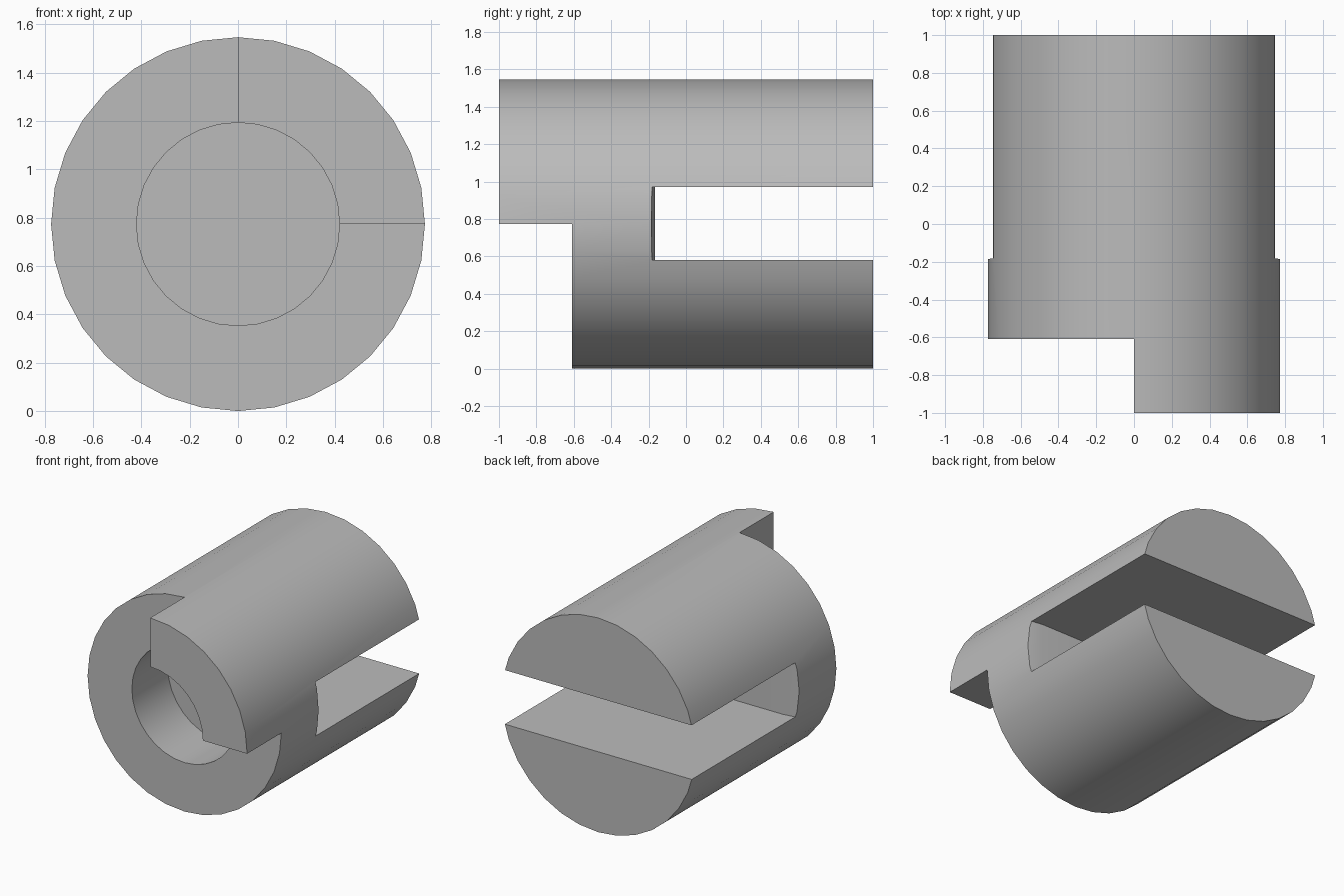
import bpy
import bmesh
from math import cos, sin, tau
from mathutils import Vector

cube = bpy.data.objects.get("Cube")
if cube:
    bpy.data.objects.remove(cube, do_unlink=True)

R = 0.773          # outer radius, also the height of the axis
BORE = 0.42        # bore radius
SHOULDER = -0.61   # front face of the full-round body


def prism(name, points, offset):
    """Closed solid made by pushing a flat outline along an offset."""
    bm = bmesh.new()
    face = bm.faces.new([bm.verts.new(p) for p in points])
    moved = bmesh.ops.extrude_face_region(bm, geom=[face])["geom"]
    verts = [v for v in moved if isinstance(v, bmesh.types.BMVert)]
    bmesh.ops.translate(bm, vec=Vector(offset), verts=verts)
    bmesh.ops.recalc_face_normals(bm, faces=bm.faces)
    mesh = bpy.data.meshes.new(name)
    bm.to_mesh(mesh)
    bm.free()
    obj = bpy.data.objects.new(name, mesh)
    bpy.context.collection.objects.link(obj)
    return obj


def circle(radius, y, n=32):
    return [(radius * cos(tau * i / n), y, R + radius * sin(tau * i / n))
            for i in range(n)]


# Round body lying along y
body = prism("slotted_coupling", circle(R, -1), (0, 2, 0))

# Front cut that leaves only the upper quarter tab
corner = [(0, R), (0, 2), (-1, 2), (-1, -1), (1, -1), (1, R)]
tab_cut = prism("tab_cutter", [(x, -2, z) for x, z in corner],
                (0, 2 + SHOULDER, 0))

# Blind bore from the front
bore_cut = prism("bore_cutter", circle(BORE, -1.5), (0, 1.3, 0))

# Cross slot from the back, with slightly relieved end corners
outline = [(-0.8, -0.19), (-0.66, -0.167), (0.66, -0.167), (0.8, -0.19),
           (0.8, 2), (-0.8, 2)]
slot_cut = prism("slot_cutter", [(x, y, 0.58) for x, y in outline],
                 (0, 0, 0.39))

# Apply the cuts
bpy.context.view_layer.objects.active = body
for cutter in (tab_cut, bore_cut, slot_cut):
    cutter.hide_render = True
    mod = body.modifiers.new(cutter.name, "BOOLEAN")
    mod.operation = "DIFFERENCE"
    mod.solver = "EXACT"
    mod.object = cutter
    bpy.ops.object.modifier_apply(modifier=mod.name)
    bpy.data.objects.remove(cutter, do_unlink=True)

# Plain grey finish
grey = bpy.data.materials.new("plain_grey")
grey.use_nodes = True
color = (0.5, 0.5, 0.5, 1)
grey.diffuse_color = color
grey.node_tree.nodes["Principled BSDF"].inputs["Base Color"].default_value = color
body.data.materials.clear()
body.data.materials.append(grey)

# Smooth round walls, crisp machined edges
bpy.ops.object.select_all(action="DESELECT")
body.select_set(True)
bpy.ops.object.shade_smooth_by_angle(angle=0.5)
